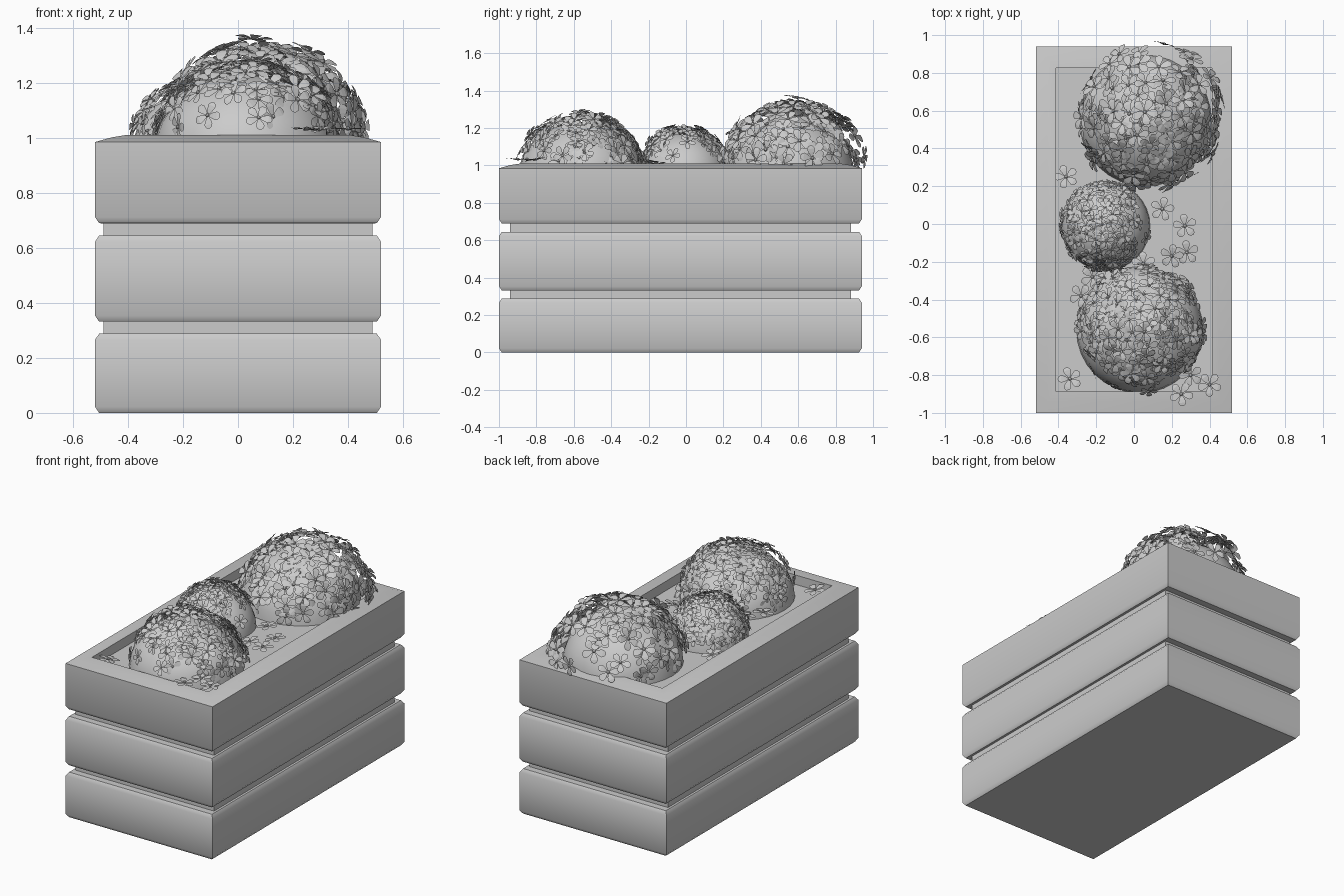
import bpy, bmesh, math, random
from mathutils import Vector, Matrix

if "Cube" in bpy.data.objects:
    bpy.data.objects.remove(bpy.data.objects["Cube"])

random.seed(4)
CY = -0.03      # middle of the box in y
SOIL = 0.95


def finish(bm, name, smooth=None):
    mesh = bpy.data.meshes.new(name)
    bm.to_mesh(mesh)
    bm.free()
    ob = bpy.data.objects.new(name, mesh)
    bpy.context.collection.objects.link(ob)
    if smooth:
        bpy.context.view_layer.objects.active = ob
        ob.select_set(True)
        bpy.ops.object.shade_smooth_by_angle(angle=math.radians(smooth))
        ob.select_set(False)
    return ob


# Planter box: rectangular rings (half x, half y, z) lofted from the floor over the rim
rings = []
for z0, z1 in ((0, 0.288), (0.332, 0.645), (0.69, None)):
    rings += [(0.505, 0.955, z0), (0.52, 0.97, z0 + 0.022)]
    if z1:
        rings += [(0.52, 0.97, z1 - 0.022), (0.505, 0.955, z1),
                  (0.49, 0.912, z1), (0.49, 0.912, z1 + 0.044)]
rings += [(0.52, 0.97, 0.985), (0.46, 0.91, 1.002), (0.412, 0.857, 1.01), (0.412, 0.857, SOIL - 0.02)]
bm = bmesh.new()
loops = [[bm.verts.new((sx * hx, CY + sy * hy, z))
          for sx, sy in ((-1, -1), (1, -1), (1, 1), (-1, 1))] for hx, hy, z in rings]
for a, b in zip(loops, loops[1:]):
    for i in range(4):
        j = (i + 1) % 4
        bm.faces.new((a[i], a[j], b[j], b[i]))
bm.faces.new(loops[0][::-1])
finish(bm, "planter_box", 35)

# Soil surface
bm = bmesh.new()
bmesh.ops.create_grid(bm, x_segments=1, y_segments=1, size=1,
                      matrix=Matrix.Translation((0, CY, SOIL)) @ Matrix.Diagonal((0.412, 0.857, 1, 1)))
finish(bm, "soil")


def dome(name, centre, radius, height):
    """Leafy mound: the upper half of a squashed sphere."""
    bm = bmesh.new()
    bmesh.ops.create_uvsphere(bm, u_segments=32, v_segments=16, radius=1)
    bmesh.ops.delete(bm, geom=[v for v in bm.verts if v.co.z < -0.01], context='VERTS')
    bm.transform(Matrix.Translation((*centre, SOIL)) @ Matrix.Diagonal((radius, radius, height, 1)))
    finish(bm, name, 60)


# Petal outline: narrow at the heart, broad and rounded at the tip (distance, half width, lift)
PETAL = ((0.08, 0.06, 0.0), (0.45, 0.24, 0.06), (0.72, 0.31, 0.08), (0.92, 0.2, 0.05))


def add_flower(bm, pos, normal, size):
    frame = (Matrix.Translation(pos) @ normal.to_track_quat('Z', 'Y').to_matrix().to_4x4()
             @ Matrix.Rotation(random.uniform(0, math.tau), 4, 'Z') @ Matrix.Scale(size / 2, 4))
    for k in range(5):
        m = frame @ Matrix.Rotation(k * math.tau / 5, 4, 'Z')
        left = [bm.verts.new(m @ Vector((d, w, h))) for d, w, h in PETAL]
        right = [bm.verts.new(m @ Vector((d, -w, h))) for d, w, h in PETAL]
        tip = bm.verts.new(m @ Vector((1, 0, 0.03)))
        for i in range(3):
            bm.faces.new((left[i], right[i], right[i + 1], left[i + 1]))
        bm.faces.new((left[3], right[3], tip))
    # Button heart
    bmesh.ops.create_uvsphere(bm, u_segments=8, v_segments=4, radius=0.15,
                              matrix=frame @ Matrix.Translation((0, 0, 0.06)) @ Matrix.Diagonal((1, 1, 0.8, 1)))


def flowers(name, centre, radius, height, count, size, bare):
    """Spread flowers evenly over a dome; few grow low down on the bare side."""
    bm = bmesh.new()
    bare = Vector(bare)
    for i in range(count):
        z = 0.16 + 0.84 * (i + 0.5) / count
        a = i * 2.39996 + random.uniform(-0.25, 0.25)
        r = math.sqrt(1 - z * z)
        d = Vector((r * math.cos(a), r * math.sin(a), z))
        if d.xy.dot(bare) > 0.55 and z < 0.65 and random.random() < 0.7:
            continue
        s = random.uniform(0.93, 1.03)
        pos = Vector((*centre, SOIL)) + Vector((d.x * radius, d.y * radius, d.z * height)) * s
        tilt = Vector([random.uniform(-0.3, 0.3) for _ in range(3)])
        add_flower(bm, pos, (d + tilt).normalized(), size * random.uniform(0.9, 1.1))
    finish(bm, name)


dome("back_mound", (0.06, 0.55), 0.35, 0.32)
flowers("back_flowers", (0.08, 0.57), 0.39, 0.4, 125, 0.135, (-0.3, 0.95))
dome("front_mound", (0.03, -0.56), 0.335, 0.28)
flowers("front_flowers", (0.03, -0.56), 0.345, 0.33, 150, 0.11, (-0.2, -0.98))
dome("middle_mound", (-0.15, -0.01), 0.235, 0.22)
flowers("middle_flowers", (-0.15, -0.01), 0.245, 0.26, 120, 0.088, (1, 0))

# Loose flowers lying around the mounds
bm = bmesh.new()
for x, y, z in ((0.27, -0.01, 0.98), (0.2, -0.17, 1.0), (0.15, 0.08, 0.99), (0.28, -0.15, 0.98),
                (-0.34, -0.82, 0.99), (0.25, -0.9, 1.03), (0.4, -0.85, 1.03), (0.3, -0.8, 1.03),
                (-0.36, 0.25, 0.99), (-0.22, -0.28, 1.0), (0.05, -0.21, 1.02), (-0.28, -0.38, 1.0)):
    tilt = Vector((random.uniform(-0.2, 0.2), random.uniform(-0.2, 0.2), 1)).normalized()
    add_flower(bm, Vector((x, y, z)), tilt, 0.13)
finish(bm, "loose_flowers")
